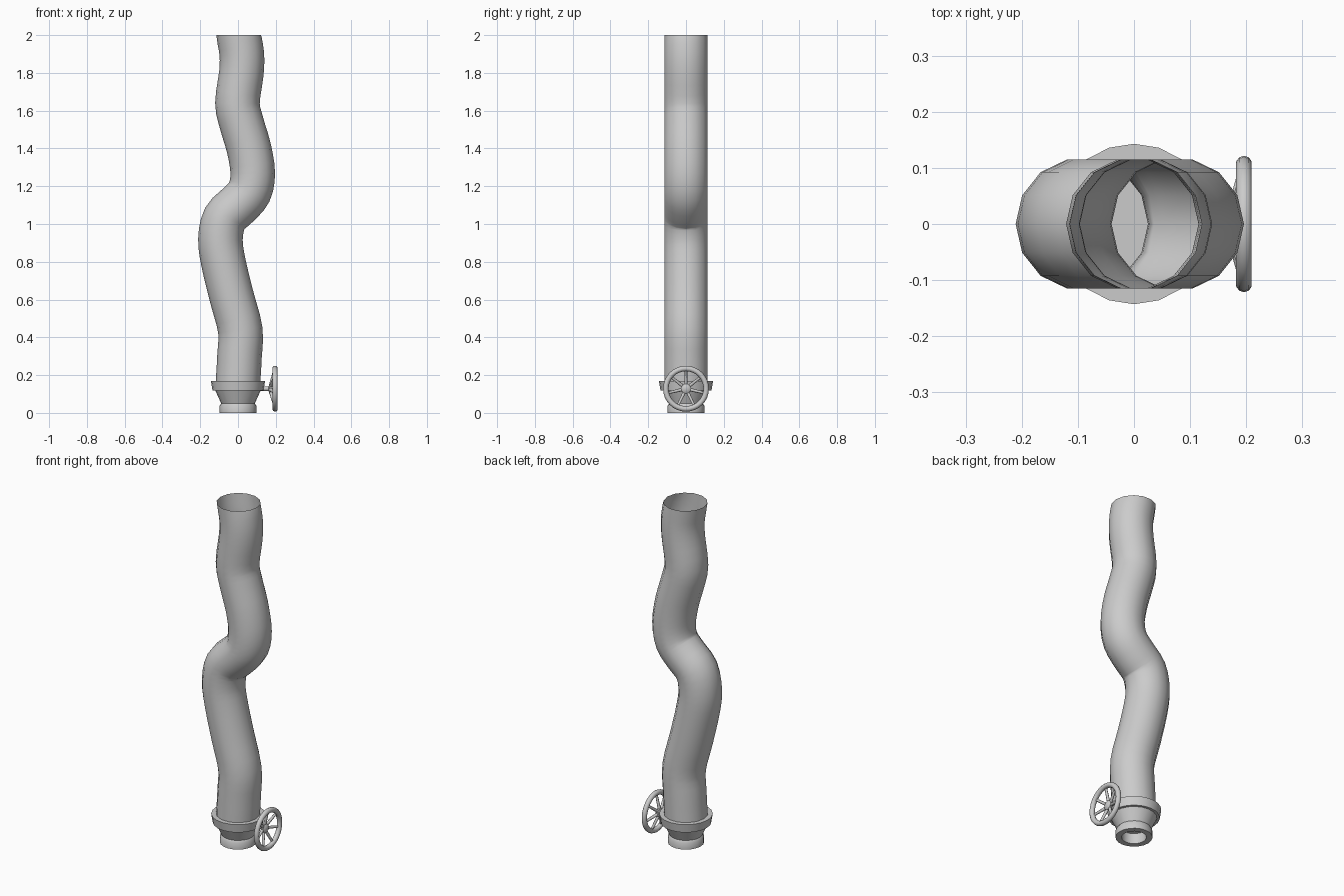
import bpy, bmesh
from math import sin, cos, pi, radians
from mathutils import Vector, Matrix

if "Cube" in bpy.data.objects:
    bpy.data.objects.remove(bpy.data.objects["Cube"])


def finish(name, bm, angle=35):
    bmesh.ops.recalc_face_normals(bm, faces=bm.faces)
    me = bpy.data.meshes.new(name)
    bm.to_mesh(me)
    bm.free()
    ob = bpy.data.objects.new(name, me)
    bpy.context.collection.objects.link(ob)
    bpy.ops.object.select_all(action='DESELECT')
    ob.select_set(True)
    bpy.context.view_layer.objects.active = ob
    bpy.ops.object.shade_smooth_by_angle(angle=radians(angle))
    return ob


def skin(bm, rings, caps=False, closed=False):
    n = len(rings[0])
    pairs = list(zip(rings, rings[1:])) + ([(rings[-1], rings[0])] if closed else [])
    for a, b in pairs:
        for i in range(n):
            j = (i + 1) % n
            bm.faces.new((a[i], a[j], b[j], b[i]))
    if caps:
        bm.faces.new(rings[0])
        bm.faces.new(rings[-1])


def lathe(bm, profile, n, mat=Matrix(), caps=True, closed=False):
    rings = [[bm.verts.new(mat @ Vector((r * cos(2 * pi * i / n), r * sin(2 * pi * i / n), z)))
              for i in range(n)] for r, z in profile]
    skin(bm, rings, caps, closed)


# hose: open 14-sided tube swept along a wavy path in the xz plane
path = [Vector((x, 0, z)) for x, z in [
    (0, .16), (.008, .3), (.012, .44), (-.035, .62), (-.078, .8), (-.093, .92),
    (-.07, 1.03), (0, 1.1), (.06, 1.17), (.078, 1.27), (.058, 1.4), (.02, 1.53),
    (-.003, 1.64), (.018, 1.8), (.02, 1.9), (.003, 2.0)]]
ext = [2 * path[0] - path[1]] + path + [2 * path[-1] - path[-2]]
pts = []
for a, b, c, d in zip(ext, ext[1:], ext[2:], ext[3:]):
    for k in range(3):
        t = k / 3
        pts.append(.5 * (2 * b + (c - a) * t + (2 * a - 5 * b + 4 * c - d) * t ** 2
                         + (3 * b - a - 3 * c + d) * t ** 3))
pts.append(path[-1])
bm = bmesh.new()
rings, R, N = [], .118, 14
for i, p in enumerate(pts):
    if i in (0, len(pts) - 1):
        tan = Vector((0, 0, 1))
    else:
        tan = (pts[i + 1] - pts[i - 1]).normalized()
    side = Vector((tan.z, 0, -tan.x))
    rings.append([bm.verts.new(p + R * (side * cos(2 * pi * k / N)
                                        + Vector((0, 1, 0)) * sin(2 * pi * k / N)))
                  for k in range(N)])
skin(bm, rings)
finish("hose", bm, 60)

# coupling: bottom ring with recess, cone and flange, closed on top
bm = bmesh.new()
lathe(bm, [(.065, .06), (.065, 0), (.097, 0), (.097, .038), (.089, .05),
           (.12, .118), (.135, .118), (.143, .168)], 20)
finish("coupling", bm)

# valve wheel parts, all turned about the x axis
WZ = .128
axle = Matrix.Translation((0, 0, WZ)) @ Matrix.Rotation(pi / 2, 4, 'Y')

bm = bmesh.new()
lathe(bm, [(.107 + .0145 * cos(2 * pi * k / 10), .196 + .0145 * sin(2 * pi * k / 10))
           for k in range(10)], 32, axle, caps=False, closed=True)
finish("wheel_rim", bm, 60)

bm = bmesh.new()
lathe(bm, [(.012, .11), (.012, .162), (.026, .166), (.026, .182), (.014, .19)], 14, axle)
finish("valve_stem", bm)

# seven spokes dished from the hub out to the rim
bm = bmesh.new()
for k in range(7):
    a = 2 * pi * k / 7
    out = Vector((0, sin(a), cos(a)))
    start = Vector((.172, 0, WZ)) + out * .015
    end = Vector((.195, 0, WZ)) + out * .107
    d = end - start
    mat = Matrix.Translation(start) @ d.to_track_quat('Z', 'Y').to_matrix().to_4x4()
    lathe(bm, [(.009, 0), (.0065, d.length)], 8, mat)
finish("wheel_spokes", bm, 50)
